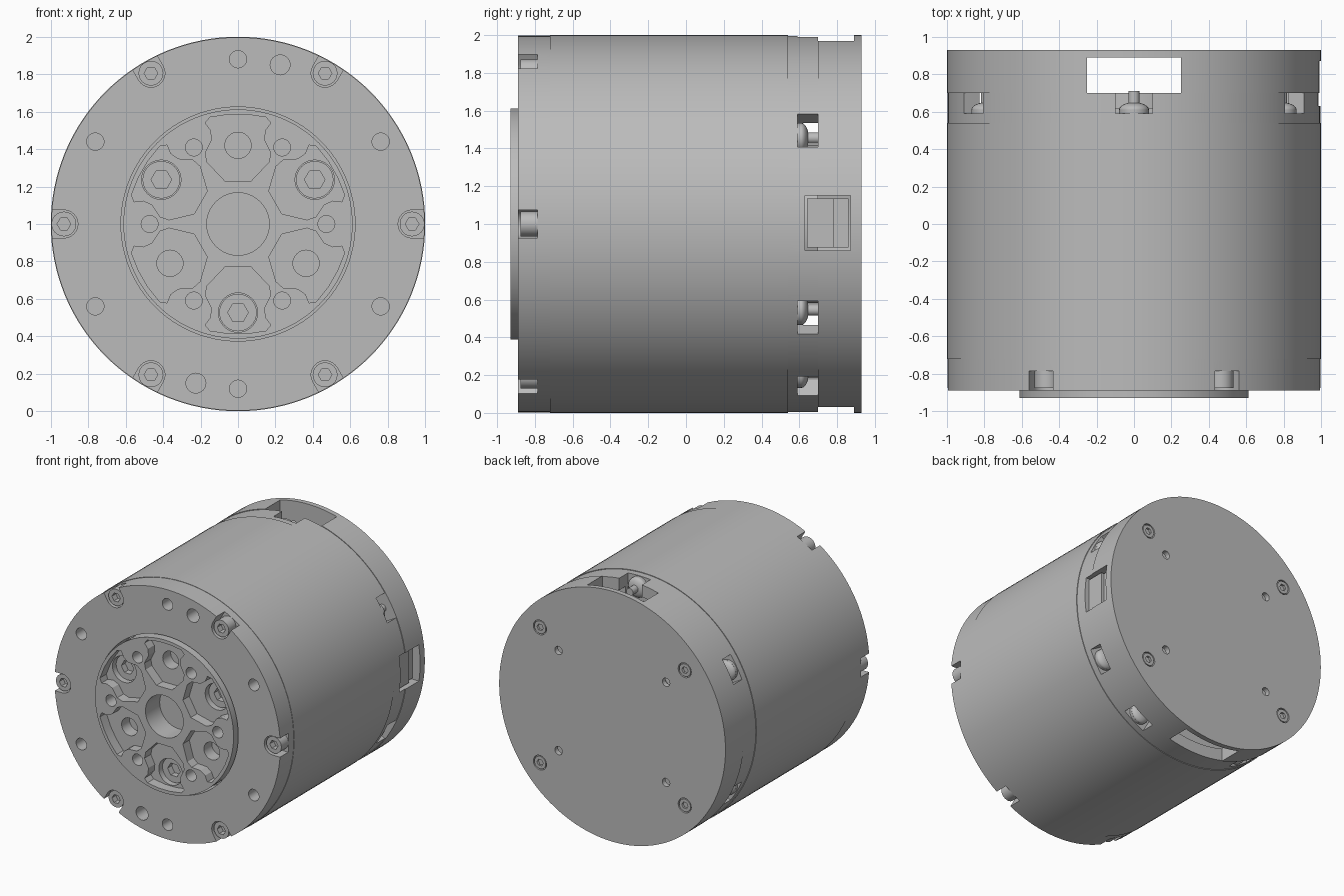
import bpy, bmesh
from math import sin, cos, pi, radians

if "Cube" in bpy.data.objects:
    bpy.data.objects.remove(bpy.data.objects["Cube"])

grey = bpy.data.materials.new("machined grey")
grey.use_nodes = True
COLOUR = (0.5, 0.5, 0.5, 1)
grey.diffuse_color = COLOUR
grey.node_tree.nodes["Principled BSDF"].inputs["Base Color"].default_value = COLOUR

SIXTHS = range(0, 360, 60)
parts = []


# Profiles lie in the x/z plane, measured from the motor axis
def circle(r, x=0, z=0, n=32):
    return [(x + r * cos(2 * pi * i / n), z + r * sin(2 * pi * i / n)) for i in range(n)]


def box(x0, x1, z0, z1):
    return [(x0, z0), (x1, z0), (x1, z1), (x0, z1)]


def polar(r, deg):
    return r * cos(radians(deg)), r * sin(radians(deg))


def turned(pts, deg):
    """Turn a profile drawn along +x to the given angle."""
    c, s = cos(radians(deg)), sin(radians(deg))
    return [(x * c - z * s, x * s + z * c) for x, z in pts]


def prism(name, pts, y0, y1, part=True):
    """Extrude a profile along y."""
    bm = bmesh.new()
    face = bm.faces.new([bm.verts.new((x, y0, z + 1)) for x, z in pts])
    top = bmesh.ops.extrude_face_region(bm, geom=[face])["geom"]
    moved = [v for v in top if isinstance(v, bmesh.types.BMVert)]
    bmesh.ops.translate(bm, verts=moved, vec=(0, y1 - y0, 0))
    bmesh.ops.recalc_face_normals(bm, faces=bm.faces)
    mesh = bpy.data.meshes.new(name)
    bm.to_mesh(mesh)
    bm.free()
    mesh.materials.append(grey)
    ob = bpy.data.objects.new(name, mesh)
    bpy.context.collection.objects.link(ob)
    if part:
        parts.append(ob)
    return ob


def cut(target, pts, y0, y1):
    """Subtract an extruded profile from a part."""
    cutter = prism("cutter", pts, y0, y1, part=False)
    cutter.hide_render = True
    mod = target.modifiers.new("cut", "BOOLEAN")
    mod.operation = "DIFFERENCE"
    mod.solver = "EXACT"
    mod.object = cutter
    with bpy.context.temp_override(object=target, active_object=target):
        bpy.ops.object.modifier_apply(modifier=mod.name)
    bpy.data.objects.remove(cutter)


def socket_bolt(name, x, z, r, y_face, y_end):
    """Round bolt head with a hexagonal socket in its outer face."""
    bolt = prism(name, circle(r, x, z), y_face, y_end)
    inward = 1 if y_end > y_face else -1
    cut(bolt, circle(r * 0.55, x, z, 6), y_face - 0.02 * inward, y_face + 0.05 * inward)


# Main housing
prism("housing", circle(1, n=128), -0.72, 0.54)

# Front flange with bolt notches, threaded holes and dowel holes
flange = prism("front_flange", circle(0.997, n=128), -0.89, -0.72)
cut(flange, circle(0.625, n=96), -0.95, -0.70)
notch = [(0.93 + 0.075 * cos(a), 0.075 * sin(a))
         for a in [pi / 2 + pi * i / 12 for i in range(13)]]
notch += [(1.1, -0.075), (1.1, 0.075)]
for a in SIXTHS:
    cut(flange, turned(notch, a), -0.95, -0.785)
    cut(flange, circle(0.046, *polar(0.88, a + 30)), -0.95, -0.76)
    socket_bolt("flange_bolt", *polar(0.93, a), 0.066, -0.875, -0.78)
for side in (1, -1):
    cut(flange, circle(0.053, 0.225 * side, 0.85 * side), -0.95, -0.75)

# Output hub with six waisted pockets
hub = prism("output_hub", circle(0.612, n=96), -0.93, -0.72)
cut(hub, circle(0.167, n=48), -0.95, -0.75)
half = [(0.23, 0.07), (0.33, 0.165), (0.38, 0.175), (0.45, 0.14),
        (0.5, 0.145), (0.54, 0.175), (0.57, 0.15), (0.585, 0.05)]
pocket = half + [(x, -z) for x, z in reversed(half)]
for a in SIXTHS:
    cut(hub, turned(pocket, a + 30), -0.95, -0.85)
    cut(hub, circle(0.045, *polar(0.472, a)), -0.95, -0.78)
for a in (90, 210, 330):
    cut(hub, circle(0.07, *polar(0.42, a)), -0.9, -0.75)
    centre = polar(0.473, a + 60)
    cut(hub, circle(0.105, *centre), -0.9, -0.75)
    socket_bolt("hub_bolt", *centre, 0.1, -0.81, -0.74)

# Rear ring, hollow behind its wall, with notches for dome screws
ring = prism("rear_ring", circle(0.995, n=128), 0.54, 0.70)
cut(ring, circle(0.9, n=96), 0.62, 0.75)
prism("ring_core", circle(0.42, n=64), 0.61, 0.70)
for a in (30, 90, 150, 210, 240, 300, 330):
    cut(ring, turned(box(0.8, 1.1, -0.1, 0.1), a), 0.59, 0.75)
    x, z = polar(0.91, a)
    prism("dome_screw_base", circle(0.08, x, z), 0.58, 0.61)
    bpy.ops.mesh.primitive_uv_sphere_add(segments=24, ring_count=12, radius=0.08,
                                         location=(x, 0.61, z + 1))
    dome = bpy.context.object
    dome.name = "dome_screw_head"
    dome.scale.y = 0.5
    dome.data.materials.append(grey)
    parts.append(dome)
    prism("standoff", circle(0.03, x, z, 16), 0.6, 0.71)

# Rear cap: thin back plate on a rim with cable openings above and below
cap = prism("rear_cap", circle(1, n=128), 0.70, 0.93)
cut(cap, circle(0.88, n=96), 0.65, 0.89)
cut(cap, box(-0.25, 0.25, -1.1, 1.1), 0.65, 0.89)

# Side connector in its window
window = box(0.8, 1.1, -0.14, 0.15)
cut(ring, window, 0.63, 0.75)
cut(cap, window, 0.65, 0.87)
prism("connector_body", box(0.8, 0.965, -0.125, 0.135), 0.64, 0.78)
prism("connector_plug", box(0.8, 0.94, -0.125, 0.135), 0.78, 0.86)

# Back plate screws and mounting holes
for sx in (1, -1):
    for sz in (1, -1):
        x, z = 0.64 * sx, 0.54 * sz
        cut(cap, circle(0.058, x, z), 0.91, 0.95)
        socket_bolt("cap_screw", x, z, 0.05, 0.928, 0.86)
        cut(cap, circle(0.033, 0.475 * sx, 0.4 * sz, 24), 0.85, 0.95)

# Smooth round walls, crisp edges
bpy.ops.object.select_all(action="DESELECT")
for ob in parts:
    ob.select_set(True)
bpy.context.view_layer.objects.active = parts[0]
bpy.ops.object.shade_smooth_by_angle(angle=radians(30))
